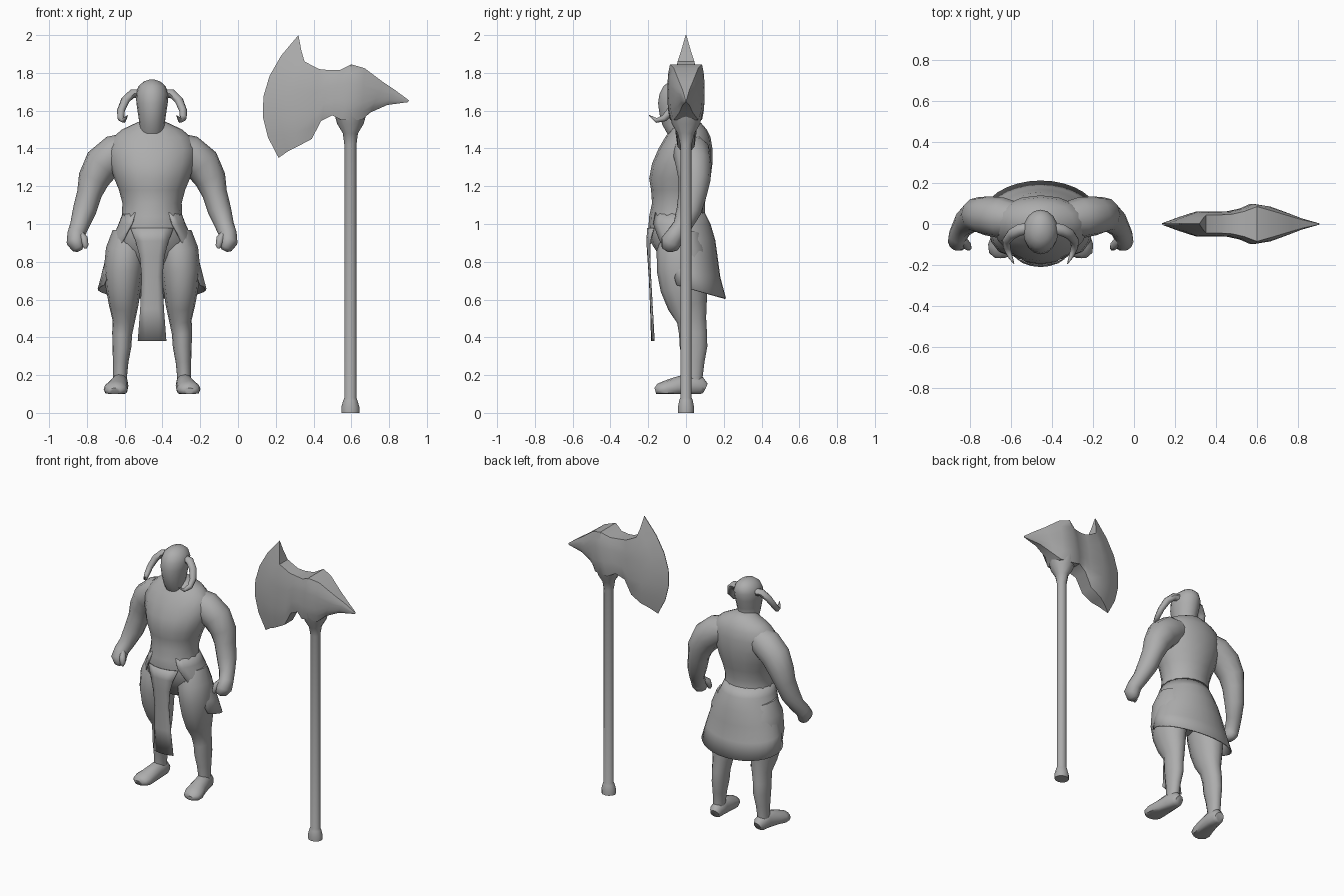
import bpy, bmesh, math
from mathutils import Vector

CX = -0.455   # figure centre line
AX = 0.595    # axe handle centre line

grey = bpy.data.materials.new("plain_grey")
grey.diffuse_color = (0.42, 0.42, 0.42, 1)


def loft(name, rings, closed=True, angle=50):
    """Skin a list of equal-length point rings."""
    bm = bmesh.new()
    rows = [[bm.verts.new(p) for p in r] for r in rings]
    n = len(rows[0])
    for a, b in zip(rows, rows[1:]):
        for i in range(n if closed else n - 1):
            j = (i + 1) % n
            bm.faces.new((a[i], a[j], b[j], b[i]))
    if closed:
        bm.faces.new(rows[0])
        bm.faces.new(rows[-1])
    bmesh.ops.recalc_face_normals(bm, faces=bm.faces)
    me = bpy.data.meshes.new(name)
    bm.to_mesh(me)
    bm.free()
    me.materials.append(grey)
    ob = bpy.data.objects.new(name, me)
    bpy.context.collection.objects.link(ob)
    bpy.ops.object.select_all(action='DESELECT')
    bpy.context.view_layer.objects.active = ob
    ob.select_set(True)
    bpy.ops.object.shade_smooth_by_angle(angle=math.radians(angle))
    return ob


def stack(name, cx, levels, n=16):
    """Horizontal ellipses: (z, half width, y front, y back)."""
    rings = []
    for z, rx, y0, y1 in levels:
        rings.append([(cx + rx * math.cos(k * math.tau / n),
                       (y0 + y1) / 2 + (y1 - y0) / 2 * math.sin(k * math.tau / n), z)
                      for k in range(n)])
    return loft(name, rings)


def limb(name, side, nodes, n=12, floor=None):
    """Tube through nodes (x, y, z, radius a, radius b), mirrored by side."""
    pts = [Vector(p[:3]) for p in nodes]
    rings, u = [], None
    for i, p in enumerate(pts):
        t = (pts[min(i + 1, len(pts) - 1)] - pts[max(i - 1, 0)]).normalized()
        if u is None:
            u = t.cross(Vector((0, 1, 0) if abs(t.y) < 0.8 else (0, 0, 1)))
        u = (u - t * t.dot(u)).normalized()
        v = t.cross(u)
        ring = []
        for k in range(n):
            a = k * math.tau / n
            q = p + u * (math.cos(a) * nodes[i][3]) + v * (math.sin(a) * nodes[i][4])
            z = q.z if floor is None else max(q.z, floor)
            ring.append((CX + side * q.x, q.y, z))
        rings.append(ring)
    return loft(name, rings)


# Torso and head
stack("torso", CX, [
    (0.76, 0.10, -0.09, 0.08), (0.83, 0.18, -0.14, 0.11), (0.90, 0.20, -0.185, 0.13),
    (0.97, 0.18, -0.20, 0.12), (1.04, 0.16, -0.195, 0.10), (1.11, 0.157, -0.18, 0.10),
    (1.18, 0.175, -0.185, 0.115), (1.24, 0.20, -0.195, 0.13), (1.32, 0.225, -0.18, 0.14),
    (1.40, 0.235, -0.145, 0.14), (1.46, 0.205, -0.11, 0.13), (1.50, 0.16, -0.08, 0.11),
    (1.535, 0.085, -0.06, 0.08), (1.55, 0.05, -0.05, 0.05)])
stack("head", CX, [
    (1.48, 0.065, -0.10, 0.05), (1.525, 0.066, -0.125, 0.03), (1.58, 0.074, -0.14, 0.045),
    (1.64, 0.083, -0.148, 0.06), (1.69, 0.086, -0.14, 0.07), (1.73, 0.072, -0.12, 0.06),
    (1.755, 0.043, -0.085, 0.03), (1.765, 0.012, -0.045, -0.01)])

for s, tag in ((-1, "right"), (1, "left")):
    # Curled horn
    limb("horn_" + tag, s, [
        (0.06, -0.02, 1.69, .024, .028), (0.105, -0.03, 1.69, .024, .028),
        (0.142, -0.05, 1.655, .023, .026), (0.165, -0.08, 1.60, .02, .022),
        (0.165, -0.115, 1.56, .018, .018), (0.15, -0.155, 1.548, .013, .013),
        (0.13, -0.195, 1.575, .002, .002)], n=8)
    # Arm with fist
    limb("arm_" + tag, s, [
        (0.10, 0.02, 1.41, .08, .08), (0.19, 0.03, 1.375, .10, .10),
        (0.265, 0.04, 1.315, .098, .095), (0.31, 0.045, 1.235, .083, .085),
        (0.332, 0.035, 1.16, .066, .075), (0.358, 0.015, 1.07, .062, .066),
        (0.385, -0.02, 0.99, .05, .05), (0.402, -0.055, 0.945, .047, .048),
        (0.405, -0.08, 0.905, .048, .055), (0.39, -0.085, 0.872, .035, .045),
        (0.383, -0.085, 0.858, .015, .02)])
    # Thumb
    limb("thumb_" + tag, s, [
        (0.385, -0.07, 0.95, .02, .02), (0.36, -0.105, 0.92, .022, .022),
        (0.352, -0.115, 0.885, .016, .016), (0.352, -0.115, 0.87, .006, .006)], n=8)
    # Leg
    limb("leg_" + tag, s, [
        (0.12, -0.02, 0.95, .09, .10), (0.14, -0.025, 0.86, .105, .13),
        (0.15, -0.02, 0.76, .105, .135), (0.152, -0.01, 0.66, .093, .125),
        (0.15, 0.008, 0.57, .078, .105), (0.15, 0.03, 0.49, .06, .078),
        (0.158, 0.037, 0.42, .053, .074), (0.16, 0.04, 0.35, .05, .073),
        (0.166, 0.04, 0.27, .041, .058), (0.17, 0.04, 0.19, .037, .048),
        (0.17, 0.04, 0.12, .037, .048)])
    # Foot with flat sole
    limb("foot_" + tag, s, [
        (0.165, 0.10, 0.13, .03, .03), (0.168, 0.08, 0.14, .042, .05),
        (0.172, 0.02, 0.145, .047, .065), (0.182, -0.05, 0.135, .055, .055),
        (0.193, -0.11, 0.125, .064, .045), (0.197, -0.145, 0.12, .055, .035),
        (0.197, -0.162, 0.115, .03, .018)], floor=0.1)

# Skirt wrapping the back and sides, open in front: z, half width, centre y, depth, reach
rows = []
for z, rx, cy, ry, reach in ((1.06, .155, -.045, .145, 145), (1.00, .178, -.04, .17, 142),
                             (0.92, .215, -.02, .175, 136), (0.84, .24, 0, .168, 130),
                             (0.75, .265, .015, .167, 124), (0.655, .288, .03, .182, 116)):
    drop = 0.05 * max(0, (0.95 - z) / 0.3)
    row = []
    for k in range(21):
        a = math.radians(reach) * (k / 10 - 1)
        row.append((CX + rx * math.sin(a), cy + ry * math.cos(a),
                    z - drop * math.cos(a)))
    rows.append(row)
skirt = loft("skirt", rows, closed=False)
skirt.modifiers.new("thickness", 'SOLIDIFY').thickness = 0.008

# Hanging front cloth: z, half width, y
cloth = loft("front_cloth", [
    [(CX + w * f, y + 2.5 * (w * f) ** 2, z) for f in (-1, -.5, 0, .5, 1)]
    for z, w, y in ((.98, .115, -.205), (.91, .088, -.21), (.83, .066, -.205),
                    (.72, .055, -.197), (.55, .063, -.19), (.38, .076, -.185))], closed=False)
cloth.modifiers.new("thickness", 'SOLIDIFY').thickness = 0.005

# Axe handle with pommel and flared collar
stack("axe_handle", AX, [
    (0, .048, -.043, .043), (.03, .048, -.043, .043), (.065, .038, -.036, .036),
    (.08, .032, -.03, .03), (1.42, .032, -.03, .03), (1.48, .04, -.045, .045),
    (1.53, .07, -.075, .075), (1.60, .09, -.09, .09)], n=12)

# Axe head: columns (bottom x, z, top x, z, bulge toward edge, half thickness, rim thickness)
rings = []
for x0, z0, x1, z1, bulge, t, rim in (
        (.215, 1.35, .32, 2.00, .133, .002, .002),
        (.265, 1.385, .335, 1.92, .075, .035, .025),
        (.315, 1.41, .352, 1.86, .03, .06, .045),
        (.39, 1.45, .43, 1.82, 0, .06, .045),
        (.44, 1.545, .48, 1.815, 0, .062, .048),
        (.50, 1.575, .54, 1.815, 0, .075, .062),
        (.55, 1.55, .60, 1.845, 0, .098, .085),
        (.655, 1.55, .67, 1.825, 0, .085, .065),
        (.70, 1.59, .77, 1.75, 0, .055, .035),
        (.79, 1.63, .83, 1.71, 0, .028, .018),
        (.90, 1.645, .905, 1.655, 0, .003, .002)):
    front, back = [], []
    for k in range(7):
        f = k / 6
        arch = 4 * f * (1 - f)
        x = x0 + (x1 - x0) * f - bulge * arch
        z = z0 + (z1 - z0) * f
        y = rim + (t - rim) * min(1, arch * 1.3)
        front.append((x, -y, z))
        back.append((x, y, z))
    rings.append(front + back[::-1])
loft("axe_head", rings, angle=40)
